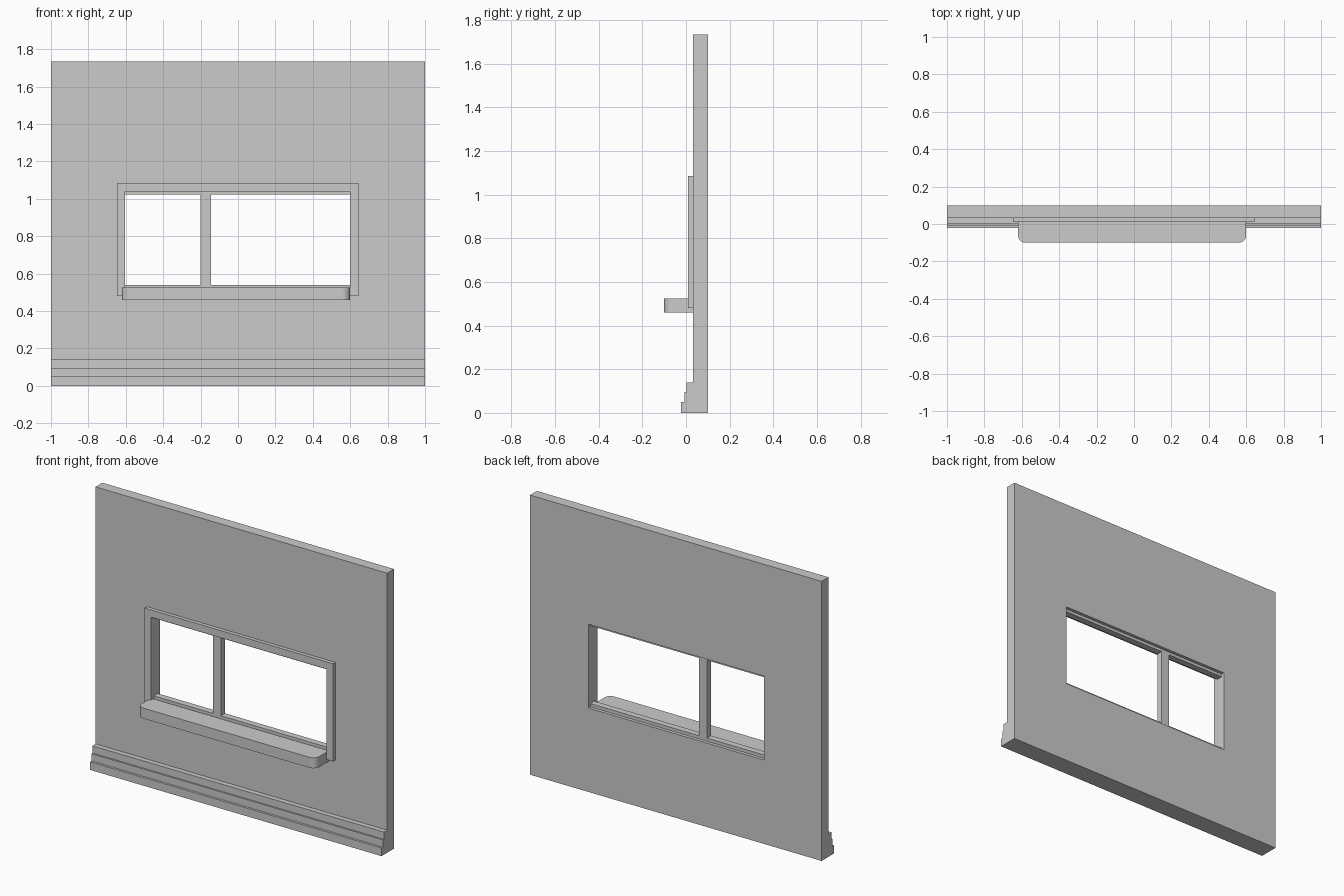
import bpy, bmesh, math
from mathutils import Vector

if "Cube" in bpy.data.objects:
    bpy.data.objects.remove(bpy.data.objects["Cube"])


def finish(name, bm):
    bmesh.ops.recalc_face_normals(bm, faces=bm.faces)
    mesh = bpy.data.meshes.new(name)
    bm.to_mesh(mesh)
    bm.free()
    obj = bpy.data.objects.new(name, mesh)
    bpy.context.collection.objects.link(obj)
    return obj


def extrude_faces(name, polys, offset):
    """Extrude polygons (lists of 3D points, shared corners welded) along offset."""
    bm = bmesh.new()
    for poly in polys:
        bm.faces.new([bm.verts.new(p) for p in poly])
    bmesh.ops.remove_doubles(bm, verts=bm.verts, dist=1e-5)
    ext = bmesh.ops.extrude_face_region(bm, geom=bm.faces[:], use_keep_orig=True)
    moved = [g for g in ext["geom"] if isinstance(g, bmesh.types.BMVert)]
    bmesh.ops.translate(bm, verts=moved, vec=Vector(offset))
    return finish(name, bm)


def box(name, x0, x1, y0, y1, z0, z1):
    poly = [(x0, y0, z0), (x1, y0, z0), (x1, y0, z1), (x0, y0, z1)]
    return extrude_faces(name, [poly], (0, y1 - y0, 0))


def rect(x0, x1, y, z0, z1):
    return [(x0, y, z0), (x1, y, z0), (x1, y, z1), (x0, y, z1)]


# Wall: ring of four faces around the window opening, given thickness
L, R, BOT, TOP = -0.605, 0.60, 0.52, 1.04
outer = rect(-1, 1, 0.033, 0, 1.733)
inner = rect(L, R, 0.033, BOT, TOP)
ring = [[outer[i], outer[(i + 1) % 4], inner[(i + 1) % 4], inner[i]] for i in range(4)]
extrude_faces("wall", ring, (0, 0.067, 0))

# Casing: upside-down U on the wall face
casing = [(-0.647, 0.48), (L, 0.48), (L, TOP), (R, TOP),
          (R, 0.48), (0.645, 0.48), (0.645, 1.085), (-0.647, 1.085)]
extrude_faces("window_casing", [[(x, 0.01, z) for x, z in casing]], (0, 0.023, 0))

# Sill with rounded front corners
SX0, SX1, SY, RAD = -0.62, 0.60, -0.10, 0.04
sill = [(SX1, 0.033), (SX0, 0.033)]
for cx, start in ((SX0 + RAD, 180), (SX1 - RAD, 270)):
    for i in range(7):
        a = math.radians(start + 15 * i)
        sill.append((cx + RAD * math.cos(a), SY + RAD + RAD * math.sin(a)))
extrude_faces("window_sill", [[(x, y, 0.46) for x, y in sill]], (0, 0, 0.065))

# Window bars
box("bottom_rail", L, R, 0.04, 0.08, BOT, 0.54)
box("top_rail", L, R, 0.04, 0.08, 1.022, TOP)
box("mullion", -0.20, -0.145, 0.04, 0.08, 0.54, 1.022)

# Stepped skirting board
steps = [(0.033, 0), (-0.022, 0), (-0.022, 0.05), (-0.008, 0.05),
         (-0.008, 0.095), (0.002, 0.095), (0.002, 0.14), (0.033, 0.14)]
extrude_faces("skirting_board", [[(-1, y, z) for y, z in steps]], (2, 0, 0))
